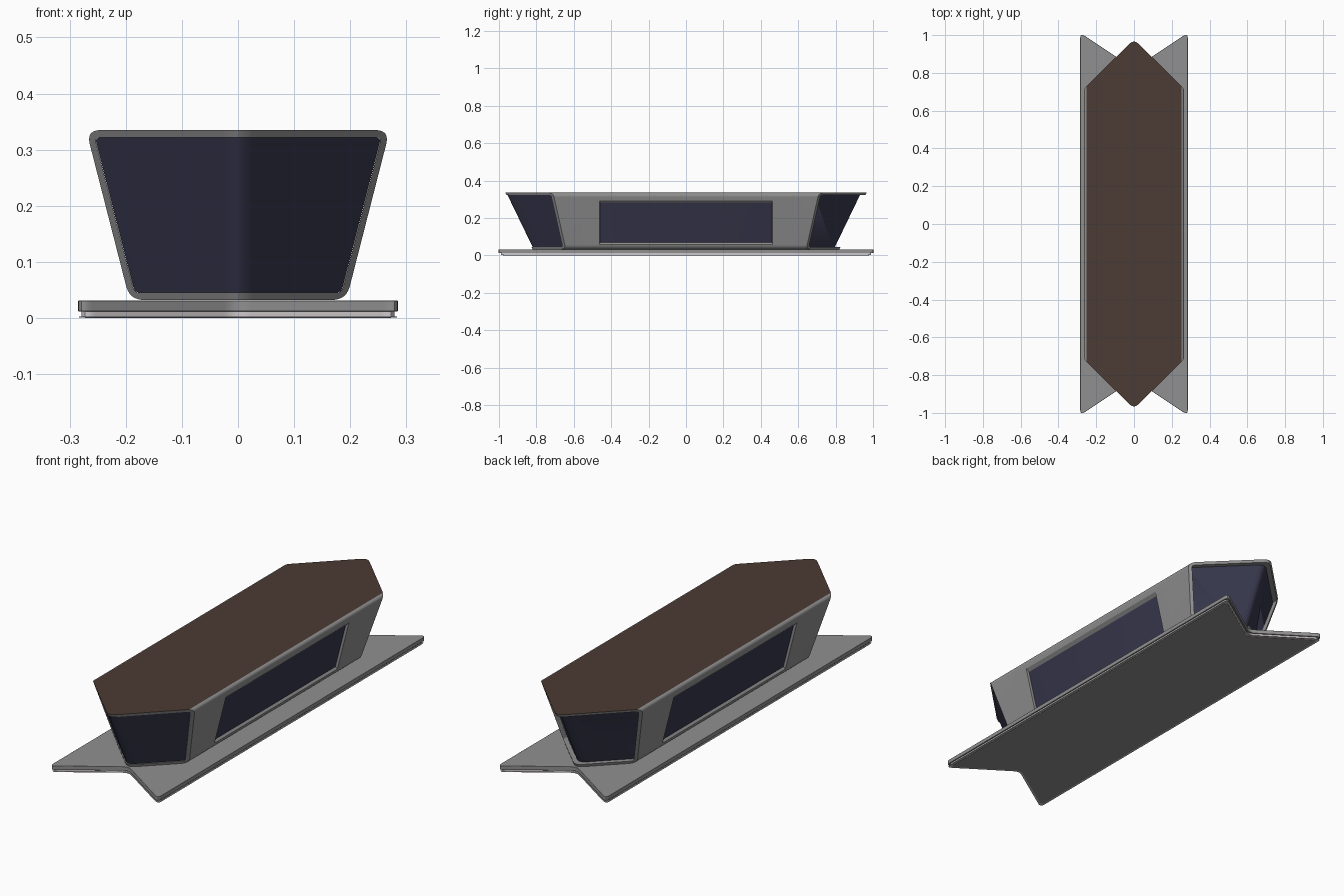
import bpy, bmesh, math
from mathutils import Vector

if "Cube" in bpy.data.objects:
    bpy.data.objects.remove(bpy.data.objects["Cube"])


def material(name, rgb):
    m = bpy.data.materials.new(name)
    m.diffuse_color = (*rgb, 1)
    m.use_nodes = True
    m.node_tree.nodes["Principled BSDF"].inputs["Base Color"].default_value = m.diffuse_color
    return m


GREY = material("grey_metal", (0.28, 0.28, 0.28))
BROWN = material("brown_roof", (0.072, 0.043, 0.033))
GLASS = material("dark_blue_glass", (0.039, 0.039, 0.076))
PALE = material("pale_strip", (0.62, 0.58, 0.60))


def arc(prev, corner, nxt, cut, n=6):
    """Rounded corner as a short curve."""
    p, c, q = Vector(prev), Vector(corner), Vector(nxt)
    a = c + (p - c).normalized() * cut
    b = c + (q - c).normalized() * cut
    return [a * (1 - t) ** 2 + c * 2 * t * (1 - t) + b * t * t
            for t in (i / n for i in range(n + 1))]


def finish(bm, name, mats, angle=30):
    bmesh.ops.recalc_face_normals(bm, faces=bm.faces)
    me = bpy.data.meshes.new(name)
    bm.to_mesh(me)
    bm.free()
    for m in mats:
        me.materials.append(m)
    me.shade_smooth()
    me.set_sharp_from_angle(angle=math.radians(angle))
    ob = bpy.data.objects.new(name, me)
    bpy.context.collection.objects.link(ob)
    return ob


# Base plate: long slab with V-notched ends, in layers
def base_layer(name, z0, z1, inset, mat, bevel=0):
    x = 0.285 - inset
    notch = 0.822 - 1.2 * inset
    tip = notch + 0.667 * x
    corners = [(x, -tip), (x, tip), (0, notch), (-x, tip), (-x, -tip), (0, -notch)]
    pts = []
    for i, c in enumerate(corners):
        pts += arc(corners[i - 1], c, corners[(i + 1) % 6], 0.03)
    bm = bmesh.new()
    face = bm.faces.new([bm.verts.new((p.x, p.y, z0)) for p in pts])
    ext = bmesh.ops.extrude_face_region(bm, geom=[face])
    bmesh.ops.translate(bm, vec=(0, 0, z1 - z0),
                        verts=[v for v in ext["geom"] if isinstance(v, bmesh.types.BMVert)])
    ob = finish(bm, name, [mat])
    if bevel:
        b = ob.modifiers.new("soft_edge", "BEVEL")
        b.width, b.segments, b.limit_method = bevel, 2, "ANGLE"
        b.angle_limit = math.radians(40)


base_layer("base_foot", 0.0, 0.001, 0.012, GREY)
base_layer("base_lip", 0.001, 0.003, 0.002, PALE)
base_layer("base_pale_strip", 0.003, 0.012, 0.006, PALE)
base_layer("base_plate", 0.012, 0.031, 0.0, GREY, 0.001)


# Body: rounded trapezoid section, cut at both ends by a leaning V
def section(inset, cut):
    top, bot = 0.335 - inset, 0.032 + inset

    def wall(z):
        return 0.193 + 0.256 * (z - 0.032) - inset * 0.9
    a, b = (wall(top), top), (wall(bot), bot)
    half = [Vector((x, top)) for x in (0, 0.012, 0.025)]
    half += arc((0, top), a, b, cut) + arc(a, b, (0, bot), cut)
    half += [Vector((x, bot)) for x in (0.025, 0.012, 0)]
    return half + [Vector((-p.x, p.y)) for p in half[-2:0:-1]]


def nose_y(x, z):
    return 0.82 + 0.483 * (z - 0.032) - 1.01 * (math.hypot(x, 0.018) - 0.018)


def ring(bm, pts, side, depth=0):
    return [bm.verts.new((p.x, side * (nose_y(p.x, p.y) - depth), p.y)) for p in pts]


def bridge(bm, r, s, skip=()):
    n = len(r)
    for i in range(n):
        if i not in skip:
            bm.faces.new((r[i], r[(i + 1) % n], s[(i + 1) % n], s[i]))


outer, inner, core = section(0, 0.026), section(0.013, 0.010), section(0.0135, 0.0095)
N = len(outer)
H = N // 2
walls = (9, N - 10)

# Hollow shell: outer skin, inner lining and the rims joining them
bm = bmesh.new()
skin = {s: ring(bm, outer, s) for s in (-1, 1)}
lining = {s: ring(bm, inner, s) for s in (-1, 1)}
for s in (-1, 1):
    bridge(bm, skin[s], lining[s])
bridge(bm, skin[-1], skin[1], walls)
bridge(bm, lining[-1], lining[1], walls)

# Side walls, each with a window opening through skin and lining
for i in walls:
    hi, lo = (i, i + 1) if i < H else (i + 1, i)
    openings = []
    for pts, ends, z0, z1, y in ((outer, skin, 0.059, 0.293, 0.462),
                                 (inner, lining, 0.068, 0.280, 0.460)):
        p, q = pts[hi], pts[lo]
        hole = []
        for yy, z in ((-y, z1), (y, z1), (y, z0), (-y, z0)):
            x = q.x + (p.x - q.x) * (z - q.y) / (p.y - q.y)
            hole.append(bm.verts.new((x, yy, z)))
        bridge(bm, [ends[-1][hi], ends[1][hi], ends[1][lo], ends[-1][lo]], hole)
        openings.append(hole)
    bridge(bm, *openings)

# Brown roof on the upward faces, grey elsewhere
bmesh.ops.recalc_face_normals(bm, faces=bm.faces)
for f in bm.faces:
    if f.normal.z > 0.95 and f.calc_center_median().z > 0.325:
        f.material_index = 1
shell = finish(bm, "body_shell", [GREY, BROWN])

# Glass core: nearly flush at the front, deeper at the back
bm = bmesh.new()
tips = []
for side, depth in ((-1, 0.006), (1, 0.03)):
    r = ring(bm, core, side, depth)
    tips.append(r)
    # Folded nose window: two flat panes with a soft fold between them
    panes = [r[2:H - 1], r[H + 2:N - 1]]
    for i in (-2, -1, 0, 1):
        panes.append([r[i], r[i + 1], r[H - i - 1], r[H - i]])
    for f in panes:
        bm.faces.new(f)
bridge(bm, *tips)
glass = finish(bm, "window_glass", [GLASS], 50)

for ob in (shell, glass):
    wn = ob.modifiers.new("flat_panels", "WEIGHTED_NORMAL")
    wn.keep_sharp = True
